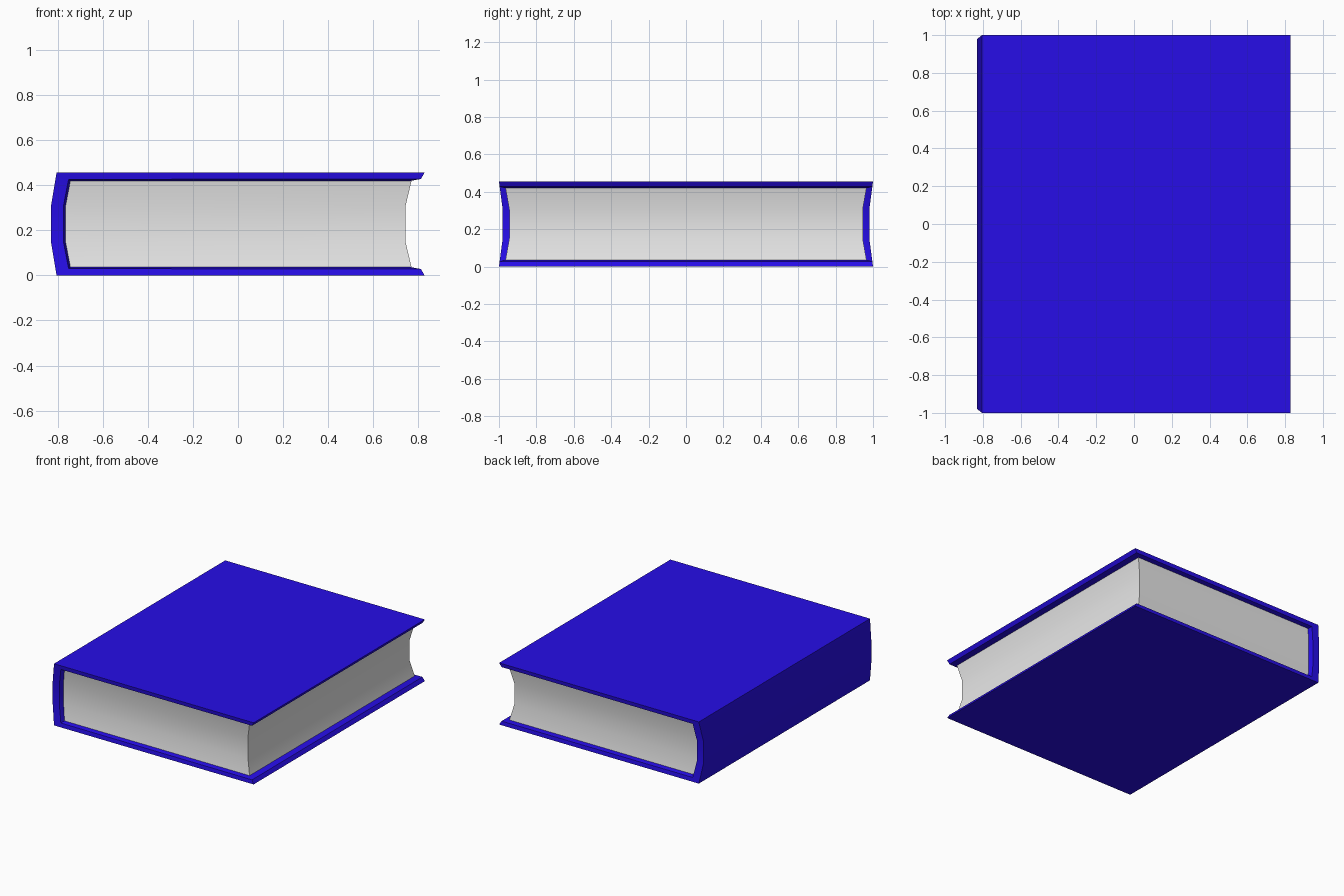
import bpy
import bmesh

cube = bpy.data.objects.get("Cube")
if cube:
    bpy.data.objects.remove(cube, do_unlink=True)

HEIGHT = 0.456


def make_material(name, color):
    mat = bpy.data.materials.new(name)
    mat.use_nodes = True
    mat.diffuse_color = color
    mat.node_tree.nodes["Principled BSDF"].inputs["Base Color"].default_value = color
    return mat


def loft(name, loops, mat):
    """Bridge a row of equal vertex loops and cap both ends."""
    bm = bmesh.new()
    rows = [[bm.verts.new(p) for p in loop] for loop in loops]
    n = len(rows[0])
    for a, b in zip(rows, rows[1:]):
        for i in range(n):
            j = (i + 1) % n
            bm.faces.new((a[i], a[j], b[j], b[i]))
    for row in (rows[0], rows[-1]):
        # Caps are split into quads, each joining a pair with its mirrored pair
        for i in range(n // 2 - 1):
            bm.faces.new((row[i], row[i + 1], row[n - 2 - i], row[n - 1 - i]))
    bmesh.ops.recalc_face_normals(bm, faces=bm.faces)
    mesh = bpy.data.meshes.new(name)
    bm.to_mesh(mesh)
    bm.free()
    mesh.materials.append(mat)
    obj = bpy.data.objects.new(name, mesh)
    bpy.context.collection.objects.link(obj)
    bpy.ops.object.select_all(action="DESELECT")
    obj.select_set(True)
    bpy.context.view_layer.objects.active = obj
    bpy.ops.object.shade_smooth_by_angle(angle=0.5)
    return obj


blue = make_material("cover blue", (0.02, 0.004, 0.8, 1))
white = make_material("page white", (0.8, 0.8, 0.8, 1))

# Cover: sections of outer skin, rim and inner lip as (x, half length, z),
# from the fore edge round to the middle of the spine, then mirrored in height
lower = [
    [(0.828, 1.0, 0.0), (0.812, 0.996, 0.028), (0.765, 0.962, 0.037)],
    [(-0.805, 1.0, 0.0), (-0.752, 0.996, 0.03), (-0.743, 0.962, 0.037)],
    [(-0.83, 0.98, 0.15), (-0.775, 0.98, 0.15), (-0.765, 0.943, 0.15)],
]
upper = [[(x, y, HEIGHT - z) for x, y, z in s] for s in reversed(lower)]
sections = [
    [(x, y, z) for x, y, z in s] + [(x, -y, z) for x, y, z in reversed(s)]
    for s in lower + upper
]
loft("cover", sections, blue)

# Page block: stacked outlines, hollowed on three edges and bulging at the spine
levels = [(0.036, 0.77, -0.745, 0.965), (0.15, 0.743, -0.767, 0.945)]
levels += [(HEIGHT - z, a, b, y) for z, a, b, y in reversed(levels)]
outlines = [
    [(front, y, z), (back, y, z), (back, -y, z), (front, -y, z)]
    for z, front, back, y in levels
]
loft("pages", outlines, white)
